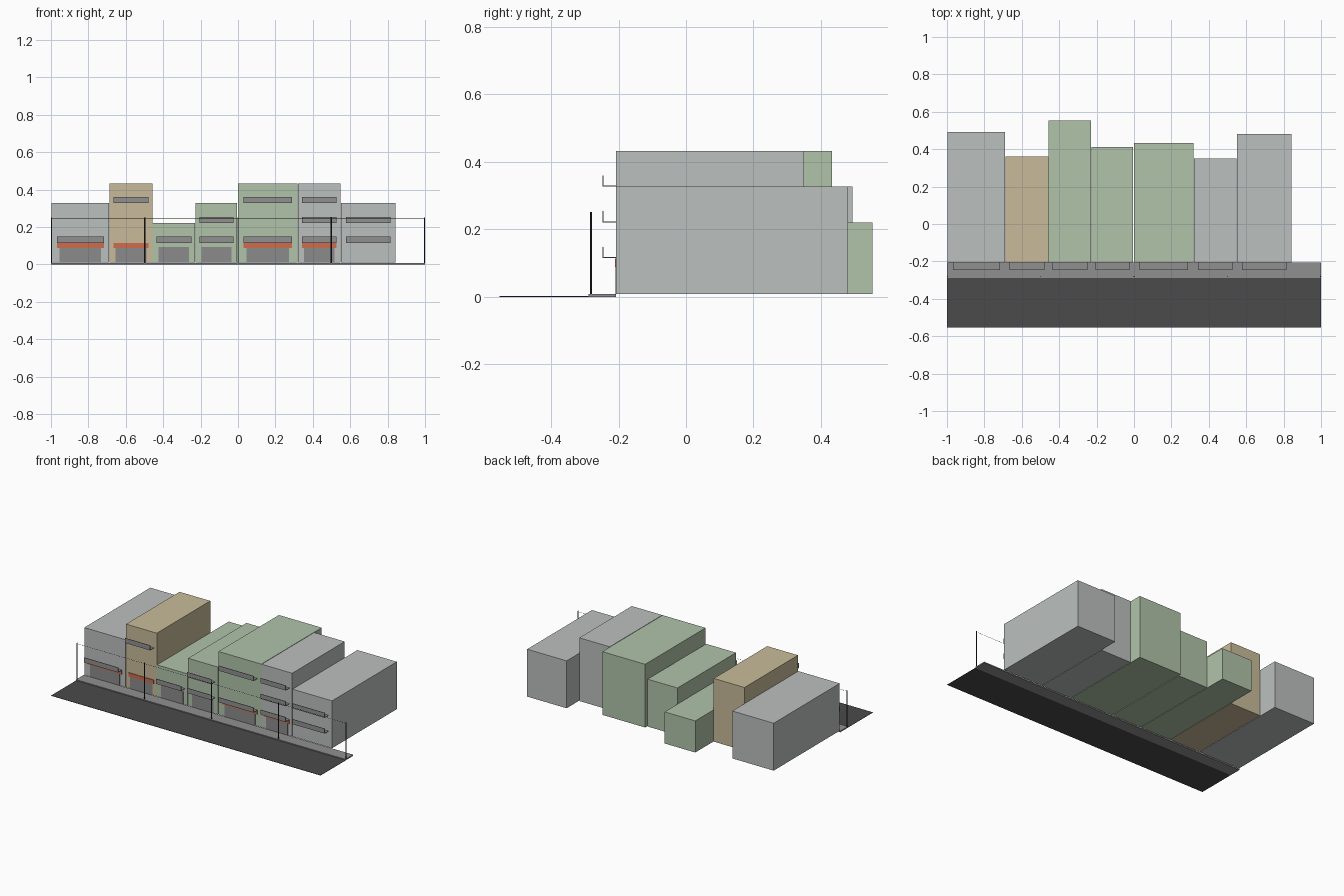
import bpy

cube = bpy.data.objects.get("Cube")
if cube:
    bpy.data.objects.remove(cube, do_unlink=True)


def material(name, r, g, b):
    mat = bpy.data.materials.new(name)
    mat.use_nodes = True
    mat.diffuse_color = (r, g, b, 1)
    mat.node_tree.nodes["Principled BSDF"].inputs["Base Color"].default_value = (r, g, b, 1)
    return mat


GREY = material("grey plaster", 0.50, 0.53, 0.52)
GREEN = material("green plaster", 0.44, 0.55, 0.40)
TAN = material("tan plaster", 0.58, 0.50, 0.32)
ASPHALT = material("dark asphalt", 0.07, 0.07, 0.07)
PAVING = material("paving grey", 0.28, 0.28, 0.28)
CONCRETE = material("balcony grey", 0.28, 0.28, 0.28)
GLASS = material("shopfront grey", 0.26, 0.26, 0.26)
ORANGE = material("sign orange", 0.62, 0.15, 0.07)
METAL = material("pole black", 0.03, 0.03, 0.03)


def add_mesh(name, verts, faces, mat):
    mesh = bpy.data.meshes.new(name)
    mesh.from_pydata(verts, [], faces)
    mesh.materials.append(mat)
    obj = bpy.data.objects.new(name, mesh)
    bpy.context.collection.objects.link(obj)
    return obj


def extrude_x(name, profile, x0, x1, mat):
    """Closed solid from a counter-clockwise (y, z) profile swept along x."""
    n = len(profile)
    verts = [(x, y, z) for x in (x0, x1) for y, z in profile]
    faces = [(i, i + n, (i + 1) % n + n, (i + 1) % n) for i in range(n)]
    faces = [f[::-1] for f in faces]
    faces += [tuple(reversed(range(n))), tuple(range(n, 2 * n))]
    return add_mesh(name, verts, faces, mat)


def box(name, x0, x1, y0, y1, z0, z1, mat):
    return extrude_x(name, [(y0, z0), (y1, z0), (y1, z1), (y0, z1)], x0, x1, mat)


FRONT = -0.207     # shared facade line
BASE = 0.009       # ground floor level
STOREY = 0.106
KERB = -0.289

# Street
box("road", -1, 1, -0.553, KERB, 0, 0.002, ASPHALT)
box("pavement", -1, 1, KERB, FRONT, 0, 0.008, PAVING)


def balcony(name, x0, x1, z):
    # Thin slab with an upright front panel, open at both ends
    t, out, top = 0.003, FRONT - 0.04, z + 0.033
    profile = [(out, z), (FRONT, z), (FRONT, z + t),
               (out + t, z + t), (out + t, top), (out, top)]
    extrude_x(name, profile, x0, x1, CONCRETE)


# Buildings: left x, right x, back y, storeys, wall, balcony floors, shop, sign
buildings = [
    (-0.996, -0.689, 0.493, 3, GREY, (1,), True, True),
    (-0.686, -0.458, 0.360, 4, TAN, (3,), True, True),
    (-0.456, -0.229, 0.553, 2, GREEN, (1,), True, False),
    (-0.226, -0.005, 0.413, 3, GREEN, (1, 2), True, False),
    (0.000, 0.318, 0.433, 4, GREEN, (1, 3), True, True),
    (0.321, 0.547, 0.350, 4, GREY, (1, 2, 3), True, True),
    (0.550, 0.843, 0.480, 3, GREY, (1, 2), False, False),
]

for i, (x0, x1, back, storeys, wall, floors, shop, sign) in enumerate(buildings, 1):
    box(f"building_{i}", x0, x1, FRONT, back, BASE, BASE + storeys * STOREY, wall)
    mid, width = (x0 + x1) / 2, x1 - x0
    wide, narrow = width * 0.41, width * 0.36
    for floor in floors:
        balcony(f"balcony_{i}_{floor}", mid - wide, mid + wide, BASE + floor * STOREY)
    if shop:
        box(f"shopfront_{i}", mid - narrow, mid + narrow, FRONT - 0.002, FRONT,
            BASE, BASE + 0.085, GLASS)
    if sign:
        box(f"shop_sign_{i}", mid - wide, mid + wide, FRONT - 0.004, FRONT,
            0.089, 0.114, ORANGE)

# Utility poles with a wire strung along their tops
POLE_Y, POLE_TOP, R = -0.281, 0.252, 0.003
for i in range(5):
    x = -0.997 + i * 0.4985
    bpy.ops.mesh.primitive_cylinder_add(
        vertices=8, radius=R, depth=POLE_TOP - 0.008,
        location=(x, POLE_Y, (POLE_TOP + 0.008) / 2))
    pole = bpy.context.object
    pole.name = f"utility_pole_{i + 1}"
    pole.data.materials.append(METAL)
box("overhead_wire", -0.997, 0.997, POLE_Y - 0.0005, POLE_Y + 0.0005,
    0.246, 0.247, METAL)
